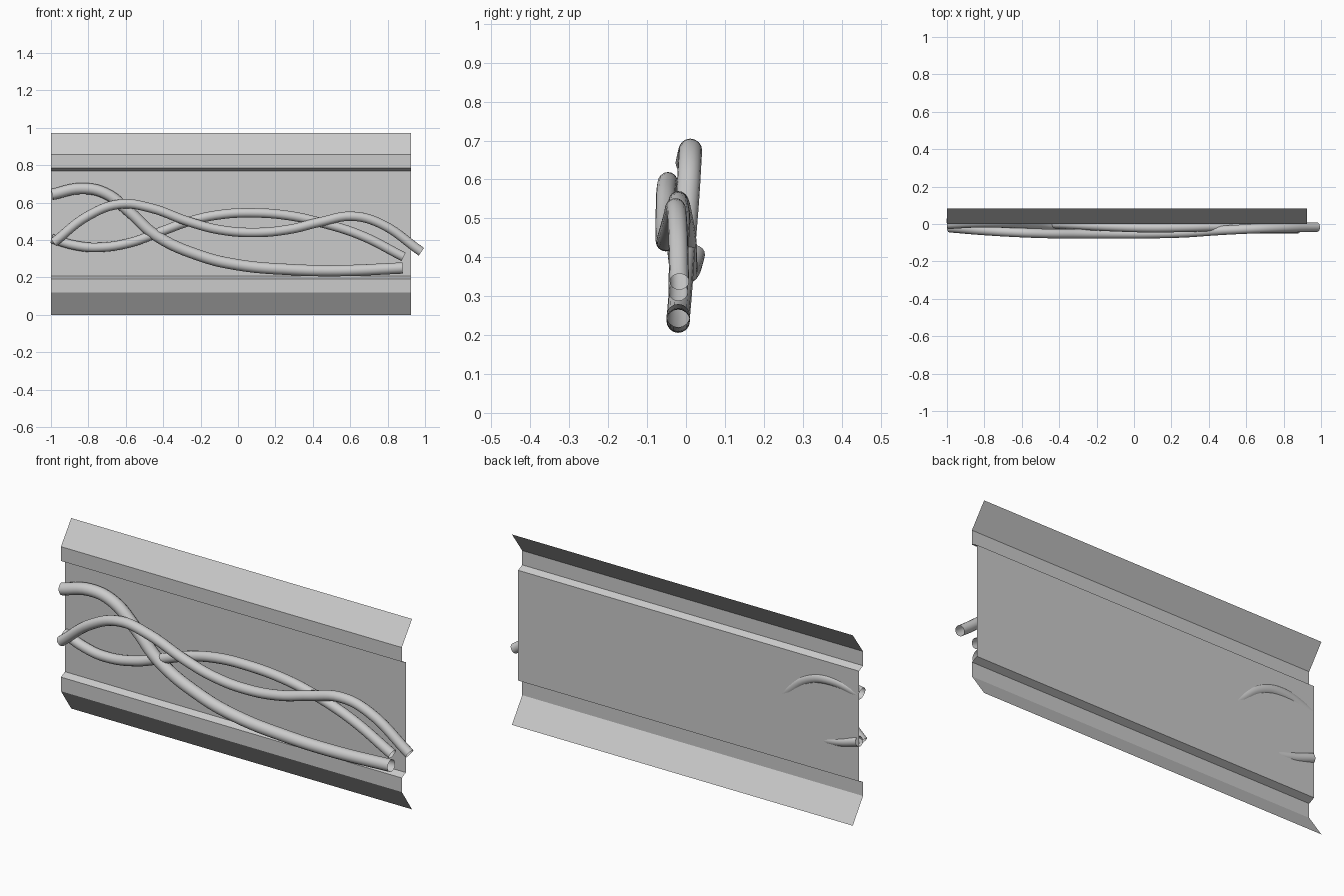
import bpy

cube = bpy.data.objects.get("Cube")
if cube:
    bpy.data.objects.remove(cube)

# One plain grey for everything
grey = bpy.data.materials.new("plain_grey")
grey.use_nodes = True
colour = (0.6, 0.6, 0.6, 1)
grey.diffuse_color = colour
grey.node_tree.nodes["Principled BSDF"].inputs["Base Color"].default_value = colour


def add_object(name, mesh):
    obj = bpy.data.objects.new(name, mesh)
    bpy.context.scene.collection.objects.link(obj)
    return obj


def make_sheet(name, profile, x0, x1):
    """Sweep an open (y, z) profile along x into a thin folded sheet."""
    verts = [(x, y, z) for y, z in profile for x in (x0, x1)]
    faces = [(2 * i, 2 * i + 1, 2 * i + 3, 2 * i + 2) for i in range(len(profile) - 1)]
    mesh = bpy.data.meshes.new(name)
    mesh.from_pydata(verts, [], faces)
    mesh.materials.append(grey)
    return add_object(name, mesh)


def make_tube(name, radius, points):
    """Open-ended round tube through the points, as a smooth mesh."""
    curve = bpy.data.curves.new(name + "_path", "CURVE")
    curve.dimensions = "3D"
    curve.resolution_u = 6
    curve.bevel_depth = radius
    curve.bevel_resolution = 6
    spline = curve.splines.new("BEZIER")
    spline.bezier_points.add(len(points) - 1)
    for bp, co in zip(spline.bezier_points, points):
        bp.co = co
        bp.handle_left_type = bp.handle_right_type = "AUTO"
    path = bpy.data.objects.new(name + "_path", curve)
    bpy.context.scene.collection.objects.link(path)
    bpy.context.view_layer.update()
    deps = bpy.context.evaluated_depsgraph_get()
    mesh = bpy.data.meshes.new_from_object(path.evaluated_get(deps))
    bpy.data.objects.remove(path)
    mesh.name = name
    mesh.materials.clear()
    mesh.materials.append(grey)
    mesh.shade_smooth()
    return add_object(name, mesh)


# Folded backing sheet: flange, strip, step, wide panel, and the same again
make_sheet("folded_panel",
           [(.083, 0), (0, .12), (0, .192), (.033, .207),
            (.033, .77), (0, .785), (0, .858), (.083, .972)],
           -1, .925)

# Three intertwined tubes
make_tube("falling_tube", .03, [
    (-.995, .003, .643), (-.84, .011, .675), (-.71, .01, .65), (-.58, .004, .55),
    (-.44, -.006, .425), (-.2, -.014, .315), (0, -.018, .267),
    (.275, -.02, .242), (.54, -.02, .236), (.88, -.02, .25)])

make_tube("front_tube", .025, [
    (-.985, -.02, .387), (-.8, -.035, .53), (-.63, -.045, .592), (-.47, -.051, .572),
    (-.26, -.053, .497), (-.1, -.053, .455), (.09, -.052, .44), (.275, -.047, .457),
    (.435, -.036, .495), (.607, -.027, .527), (.757, -.022, .49), (.98, -.017, .337)])

make_tube("rear_tube", .025, [
    (-.995, .024, .407), (-.875, .014, .372), (-.757, .006, .36), (-.58, .004, .385),
    (-.42, .002, .442), (-.26, -.007, .5), (-.1, -.015, .535), (.07, -.02, .545),
    (.275, -.018, .53), (.435, -.014, .495), (.65, -.018, .428), (.885, -.02, .31)])
